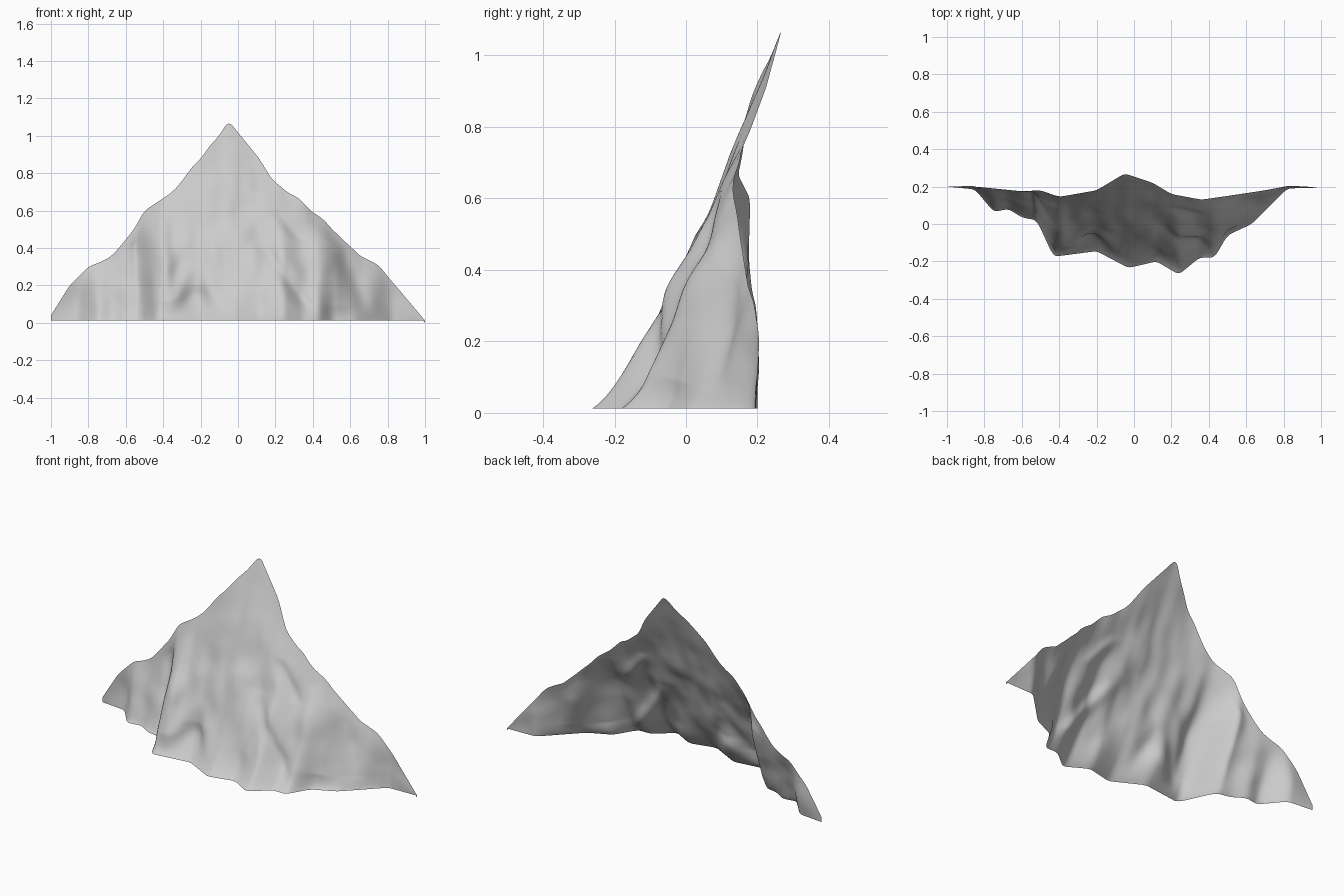
import bpy, bmesh, math
from mathutils import Vector, noise

if "Cube" in bpy.data.objects:
    bpy.data.objects.remove(bpy.data.objects["Cube"])

# Ridge line seen from the front (x, z), from above (x, y), and the foot line (x, y)
RIDGE_Z = [(-1, .04), (-.9, .2), (-.8, .3), (-.68, .35), (-.57, .48), (-.5, .6), (-.35, .7),
           (-.2, .88), (-.05, 1.075), (.05, .96), (.2, .75), (.4, .6), (.65, .36), (.75, .31),
           (.85, .19), (1, .012)]
RIDGE_Y = [(-1, .2), (-.85, .2), (-.6, .175), (-.5, .18), (-.4, .145), (-.2, .18), (-.05, .27),
           (.1, .22), (.2, .16), (.36, .13), (.5, .15), (.7, .18), (.83, .205), (1, .195)]
FOOT_Y = [(-1, .2), (-.85, .185), (-.75, .065), (-.67, .08), (-.6, .035), (-.52, .02),
          (-.43, -.175), (-.2, -.145), (-.03, -.235), (.12, -.2), (.24, -.27), (.35, -.18),
          (.43, -.18), (.5, -.06), (.63, 0), (.7, .07), (.82, .19), (1, .195)]
# Spurs (negative) and gullies (positive): x, z at top, x, z at bottom, width, depth
FOLDS = [(-.23, .4, -.37, .0, .05, -.025), (-.2, .32, -.1, .04, .05, -.02),
         (-.21, .2, -.23, .0, .08, .025), (-.03, .5, -.06, .05, .06, .025),
         (.08, .45, .16, .02, .06, -.025), (.14, .42, .42, .0, .045, .025),
         (.2, .62, .34, .42, .04, .02), (.46, .54, .52, .0, .07, -.05),
         (.54, .42, .7, .02, .05, .02),
         (-.43, .64, -.38, .0, .06, -.045), (-.54, .56, -.5, .0, .045, .03)]


def sample(pts, x):
    for (x0, a), (x1, b) in zip(pts, pts[1:]):
        if x <= x1:
            return a + (b - a) * max(0, (x - x0) / (x1 - x0))
    return pts[-1][1]


def soft(pts, x, r=.018):
    r = min(r, 1 - abs(x))
    return sum(sample(pts, x + k * r) for k in (-1, -.5, 0, .5, 1)) / 5


def fold(x, z):
    total = 0
    for x0, z0, x1, z1, w, d in FOLDS:
        s = (z0 - z) / (z0 - z1)
        c = x0 + (x1 - x0) * s
        s = min(max(s, 0), 1)
        total += d * math.sin(math.pi * s) * math.exp(-((x - c) / w) ** 2)
    return total


# Mountain face: an open sheet stretched from the foot line to the ridge
NX, NZ = 200, 60
bm = bmesh.new()
grid = []
for i in range(NX + 1):
    xb = -1 + 2 * i / NX
    xr = xb - .06 * math.exp(-((xb + .44) / .1) ** 2)
    foot, top, back = soft(FOOT_Y, xb), soft(RIDGE_Z, xr), soft(RIDGE_Y, xr)
    z0 = .012 if i < NX else 0
    col = []
    for j in range(NZ + 1):
        t = j / NZ
        x = xb + (xr - xb) * t
        z = z0 + (top - z0) * t
        mask = math.sin(math.pi * t) * min(1, top / .4)
        # Flared foot, then an even slope
        y = foot + (back - foot) * (.95 * t ** .93 + .05 * (1 - math.exp(-t * 25)))
        y += mask * (.025 * noise.noise(Vector((x * 6, 3, z * 4)))
                     + .01 * noise.noise(Vector((x * 11, 8, z * 8))))
        y += fold(x, z) * min(1, mask * 2)
        # Small notches along the ridge
        z += .012 * t ** 6 * noise.noise(Vector((x * 14, 5, 1))) * (1 - x * x)
        col.append(bm.verts.new((x, y, z)))
    grid.append(col)
for a, b in zip(grid, grid[1:]):
    for j in range(NZ):
        bm.faces.new((a[j], b[j], b[j + 1], a[j + 1]))
for f in bm.faces:
    f.smooth = True
mesh = bpy.data.meshes.new("mountain_face")
bm.to_mesh(mesh)
bm.free()
bpy.context.collection.objects.link(bpy.data.objects.new("mountain_face", mesh))
